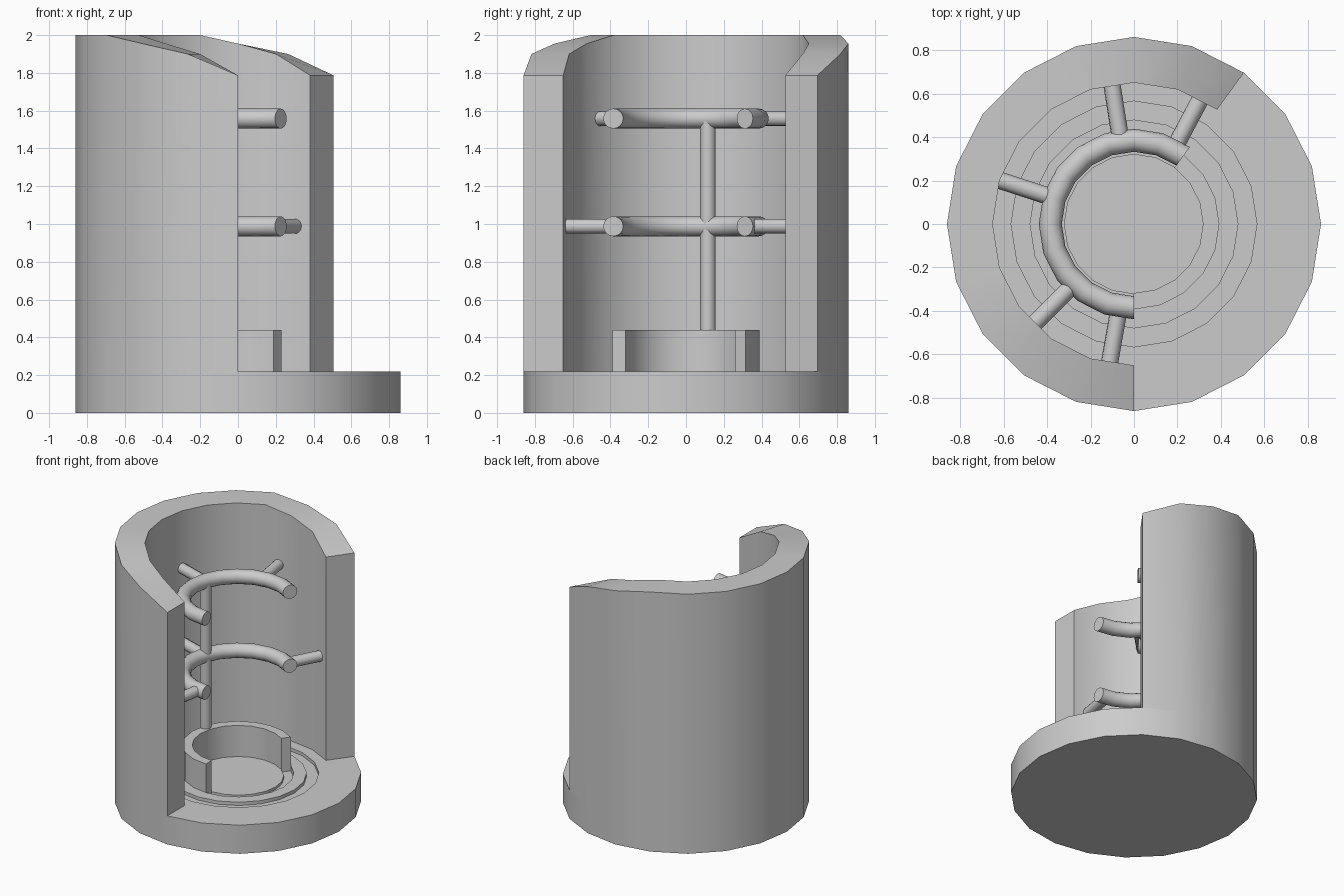
import bpy, bmesh, math
from mathutils import Vector

if "Cube" in bpy.data.objects:
    bpy.data.objects.remove(bpy.data.objects["Cube"])

STEP = 18            # 20 sides per turn
ARC = [54 + STEP * i for i in range(13)]   # the wall covers 54..270 degrees


def pt(r, deg, z):
    a = math.radians(deg)
    return Vector((r * math.cos(a), r * math.sin(a), z))


def sweep(name, sections, closed=False, caps=True, smooth=30):
    """Skin a list of closed cross-sections into one object."""
    bm = bmesh.new()
    rows = [[bm.verts.new(p) for p in s] for s in sections]
    n = len(rows[0])
    for i in range(len(rows) if closed else len(rows) - 1):
        a, b = rows[i], rows[(i + 1) % len(rows)]
        for j in range(n):
            k = (j + 1) % n
            bm.faces.new((a[j], a[k], b[k], b[j]))
    if caps and not closed:
        bm.faces.new(rows[0])
        bm.faces.new(rows[-1])
    bmesh.ops.remove_doubles(bm, verts=bm.verts, dist=1e-5)
    bmesh.ops.recalc_face_normals(bm, faces=bm.faces)
    me = bpy.data.meshes.new(name)
    bm.to_mesh(me)
    bm.free()
    ob = bpy.data.objects.new(name, me)
    bpy.context.collection.objects.link(ob)
    bpy.ops.object.select_all(action='DESELECT')
    ob.select_set(True)
    bpy.context.view_layer.objects.active = ob
    bpy.ops.object.shade_smooth_by_angle(angle=math.radians(smooth))
    return ob


def rod(name, p, q, r, sides=10):
    z = (q - p).normalized()
    x = z.orthogonal().normalized()
    y = z.cross(x)
    circle = [r * (x * math.cos(t) + y * math.sin(t))
              for t in (2 * math.pi * i / sides for i in range(sides))]
    return sweep(name, [[p + c for c in circle], [q + c for c in circle]], smooth=40)


# round base with shallow concentric recesses
profile = [(0, 0), (.86, 0), (.86, .22), (.565, .22), (.565, .195), (.48, .195),
           (.48, .22), (.39, .22), (.39, .18), (.32, .18), (.32, .20), (0, .20)]
sweep("base", [[pt(r, STEP * i, z) for r, z in profile] for i in range(20)], closed=True)

# curved outer wall, top edge falling away towards both ends
fall = {0: 1.787, 1: 1.9, 2: 1.955}
sections = []
for i, a in enumerate(ARC):
    top = fall.get(min(i, 12 - i), 2.0)
    sections.append([pt(.86, a, .22), pt(.86, a, top), pt(.65, a, top), pt(.65, a, .22)])
sweep("outer_wall", sections)

# low curved holder on the base
sweep("inner_holder", [[pt(.39, a, .18), pt(.39, a, .44), pt(.32, a, .44), pt(.32, a, .18)]
                       for a in ARC])

# curved rails with radial struts to the wall
HI, LO = 1.558, .988
for label, z, struts in (("upper", HI, (99, 162, 225)), ("lower", LO, (62, 162, 260))):
    rings = []
    for a in ARC:
        rings.append([pt(.385 + .053 * math.cos(t), a, z + .053 * math.sin(t))
                      for t in (2 * math.pi * k / 16 for k in range(16))])
    sweep(label + "_rail", rings, smooth=40)
    for k, a in enumerate(struts):
        rod(f"{label}_strut_{k + 1}", pt(.40, a, z), pt(.652, a, z), .04)

# upright posts between holder and rails
rod("lower_post", pt(.375, 162, .42), pt(.375, 162, LO), .042)
rod("upper_post", pt(.375, 162, LO), pt(.375, 162, HI), .042)
